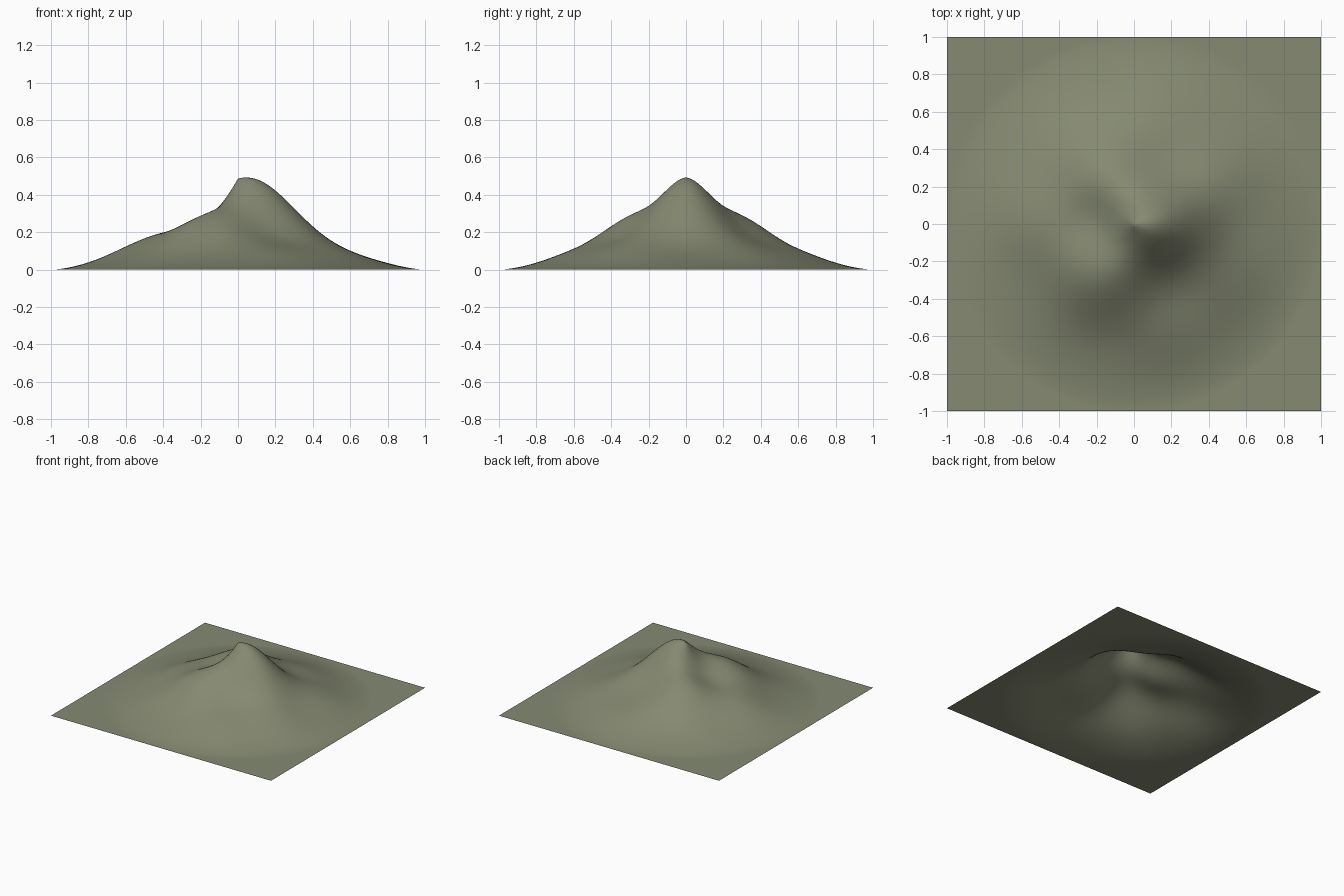
import bpy
import bmesh
from math import sin, cos, hypot

cube = bpy.data.objects.get("Cube")
if cube:
    bpy.data.objects.remove(cube, do_unlink=True)

PEAK = 0.487
RIPPLE = 0.15


def height(x, y):
    """Rounded cone fading to flat ground at radius 1, rippled into ridges."""
    fall = max(0.0, 1 - hypot(x, y))
    ridges = sin(6.8 * x) * cos(8 * y)
    return max(0.0, PEAK * fall ** 1.6 + RIPPLE * fall ** 2.6 * ridges)


# Mossy rock colour
moss = bpy.data.materials.new("moss_green")
moss.use_nodes = True
colour = (0.235, 0.254, 0.168, 1)
moss.diffuse_color = colour
bsdf = moss.node_tree.nodes["Principled BSDF"]
bsdf.inputs["Base Color"].default_value = colour
bsdf.inputs["Roughness"].default_value = 0.9

# Mountain: an open square sheet raised by the height rule
bm = bmesh.new()
bmesh.ops.create_grid(bm, x_segments=128, y_segments=128, size=1)
for v in bm.verts:
    v.co.z = height(v.co.x, v.co.y)
for f in bm.faces:
    f.smooth = True
mesh = bpy.data.meshes.new("mountain_terrain")
bm.to_mesh(mesh)
bm.free()
mesh.materials.append(moss)
mountain = bpy.data.objects.new("mountain_terrain", mesh)
bpy.context.collection.objects.link(mountain)
